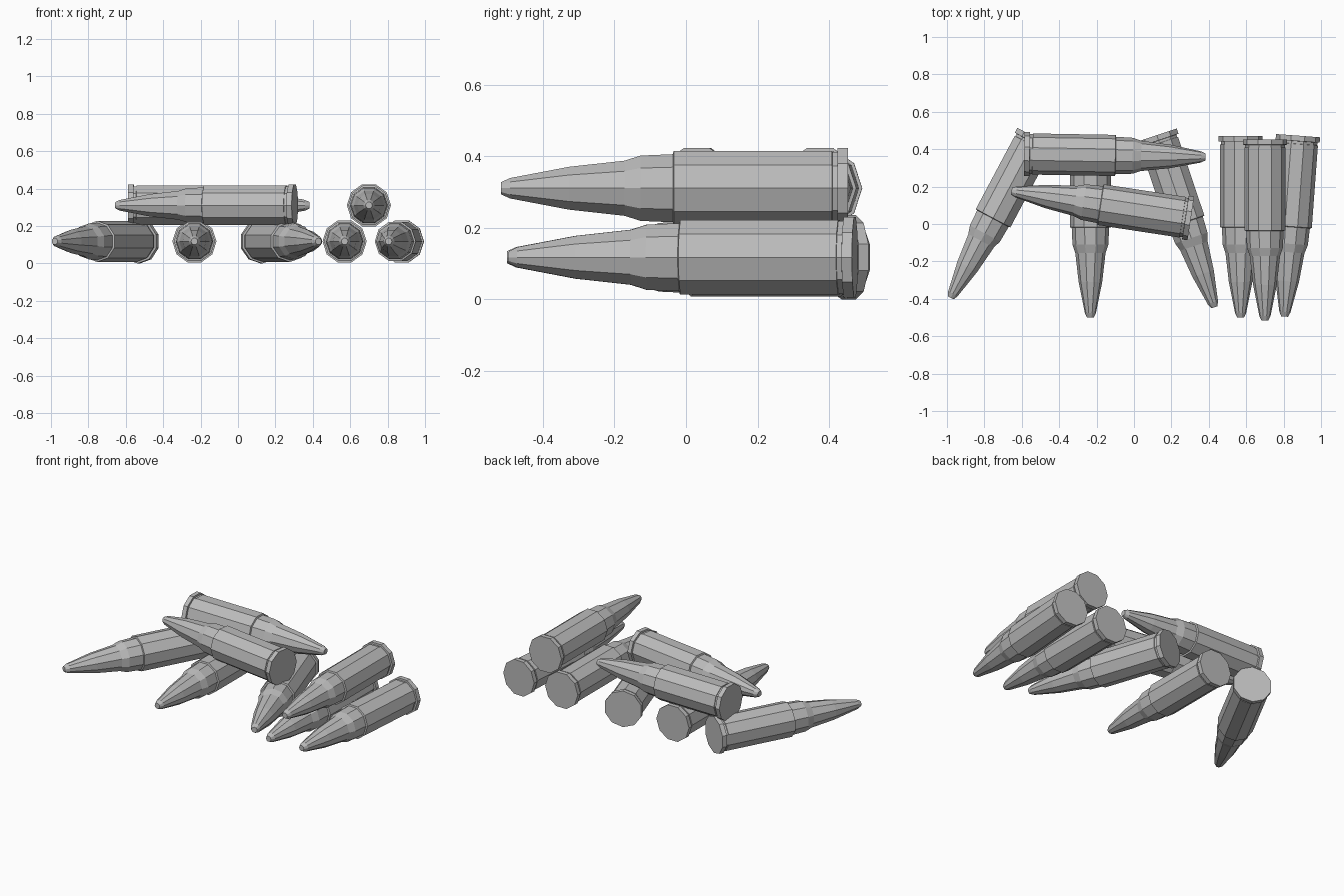
import bpy, bmesh, math

cube = bpy.data.objects.get("Cube")
if cube:
    bpy.data.objects.remove(cube)

SIDES = 10

# Single grey metal finish
metal = bpy.data.materials.new("grey_metal")
metal.use_nodes = True
grey = (0.5, 0.5, 0.5, 1)
metal.diffuse_color = grey
metal.node_tree.nodes["Principled BSDF"].inputs["Base Color"].default_value = grey

# Profile from tip to base: (distance from tip, radius)
PROFILE = [
    (0, 0.018), (0.025, 0.03), (0.19, 0.063), (0.345, 0.081),   # bullet
    (0.39, 0.096), (0.48, 0.1), (0.483, 0.11), (0.925, 0.11),   # neck and case
    (0.926, 0.106), (0.94, 0.106), (0.941, 0.118), (0.97, 0.118),  # groove and rim
]


def cartridge_mesh():
    bm = bmesh.new()
    rings = []
    for y, r in PROFILE:
        angles = [math.tau * i / SIDES for i in range(SIDES)]
        rings.append([bm.verts.new((r * math.cos(a), y, r * math.sin(a))) for a in angles])
    for a, b in zip(rings, rings[1:]):
        for i in range(SIDES):
            j = (i + 1) % SIDES
            bm.faces.new((a[i], a[j], b[j], b[i]))
    bm.faces.new(rings[0])
    bm.faces.new(rings[-1])
    bmesh.ops.recalc_face_normals(bm, faces=bm.faces)
    mesh = bpy.data.meshes.new("cartridge")
    bm.to_mesh(mesh)
    bm.free()
    mesh.materials.append(metal)
    return mesh


mesh = cartridge_mesh()
LOW, HIGH = 0.118, 0.311
HALF_SIDE = math.pi / SIDES


# Lay a cartridge from its tip towards its base, rolled about its axis
def lay(name, tip, base, z, roll=0):
    ob = bpy.data.objects.new(name, mesh)
    ob.location = (*tip, z)
    turn = math.atan2(tip[0] - base[0], base[1] - tip[1])
    ob.rotation_euler = (0, roll, turn)
    bpy.context.collection.objects.link(ob)


# Loose cartridges on the ground
lay("cartridge_far_right", (-0.98, -0.395), (-0.525, 0.46), LOW, HALF_SIDE)
lay("cartridge_middle", (-0.233, -0.5), (-0.233, 0.47), LOW)
lay("cartridge_slanted", (0.43, -0.445), (0.122, 0.475), LOW, HALF_SIDE)

# Two lying across the loose ones
lay("cartridge_across_back", (0.383, 0.358), (-0.587, 0.375), HIGH)
lay("cartridge_across_front", (-0.655, 0.176), (0.302, 0.03), HIGH)

# Stack of three
lay("cartridge_stack_inner", (0.57, -0.5), (0.57, 0.47), LOW)
lay("cartridge_stack_outer", (0.805, -0.495), (0.877, 0.472), LOW)
lay("cartridge_stack_top", (0.7, -0.517), (0.7, 0.453), HIGH)
